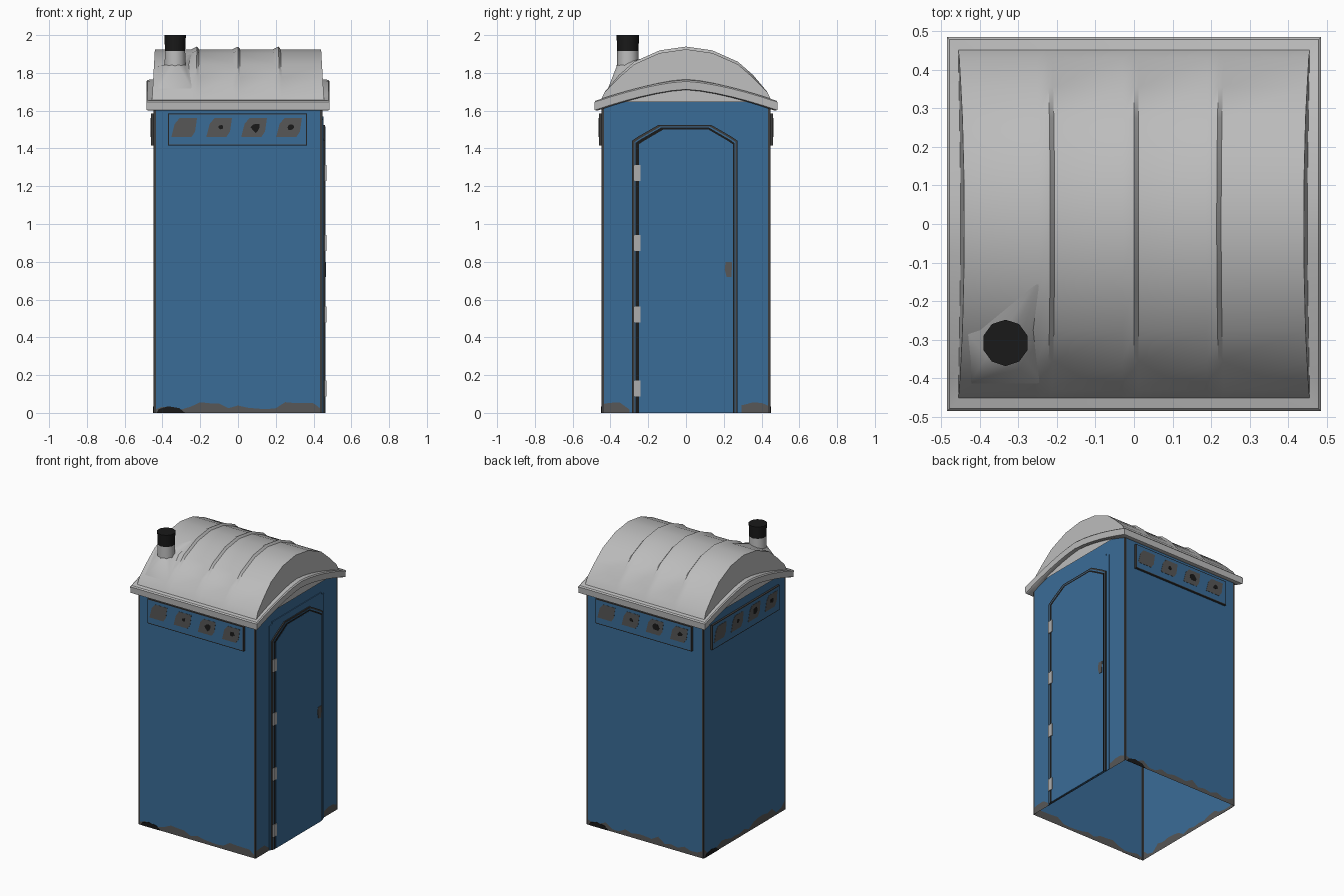
import bpy, bmesh, math, random
from mathutils import Matrix

if "Cube" in bpy.data.objects:
    bpy.data.objects.remove(bpy.data.objects["Cube"])

random.seed(4)
FRONT, RIGHT, BACK, LEFT = 0, 90, 180, -90
H = 0.447                                   # half width of the cabin


def material(name, r, g, b):
    m = bpy.data.materials.new(name)
    m.diffuse_color = (r, g, b, 1)
    m.use_nodes = True
    m.node_tree.nodes["Principled BSDF"].inputs["Base Color"].default_value = m.diffuse_color
    return m


BLUE = material("blue plastic", 0.042, 0.15, 0.31)
ROOF = material("pale grey plastic", 0.50, 0.50, 0.50)
DARK = material("dark grey trim", 0.045, 0.045, 0.045)
GRIME = material("grey grime", 0.095, 0.095, 0.095)
BLACK = material("black", 0.010, 0.010, 0.010)
METAL = material("hinge grey", 0.42, 0.42, 0.42)


def finish(name, bm, mats, angle=0, smooth=None):
    """Turn a bmesh into an object, turned about z to face one side."""
    bmesh.ops.transform(bm, matrix=Matrix.Rotation(math.radians(angle), 4, 'Z'), verts=bm.verts)
    bmesh.ops.recalc_face_normals(bm, faces=bm.faces)
    me = bpy.data.meshes.new(name)
    bm.to_mesh(me)
    bm.free()
    ob = bpy.data.objects.new(name, me)
    bpy.context.collection.objects.link(ob)
    for m in mats:
        me.materials.append(m)
    if smooth:
        bpy.ops.object.select_all(action='DESELECT')
        ob.select_set(True)
        bpy.context.view_layer.objects.active = ob
        bpy.ops.object.shade_smooth_by_angle(angle=math.radians(smooth))
    return ob


def plate(name, outline, d0, d1, mat, angle):
    """Outline (u, z) extruded from depth d0 out to d1 on one side."""
    bm = bmesh.new()
    a = [bm.verts.new((u, -d0, z)) for u, z in outline]
    b = [bm.verts.new((u, -d1, z)) for u, z in outline]
    bm.faces.new(b)
    for i in range(len(a)):
        j = (i + 1) % len(a)
        bm.faces.new((a[i], a[j], b[j], b[i]))
    return finish(name, bm, [mat], angle)


def rect(u0, u1, z0, z1):
    return [(u0, z0), (u1, z0), (u1, z1), (u0, z1)]


def eave(y):
    """Height of the arched lower roof edge."""
    t = min(abs(y) / 0.485, 1)
    return 1.60 + 0.11 * (1 - t ** 1.5)


# Cabin walls: open-bottomed shell, grimy along the foot and dark at the corners
for side, angle in (("front", FRONT), ("right", RIGHT), ("back", BACK), ("left", LEFT)):
    bm = bmesh.new()
    us = [-H, -H + 0.012] + [-0.4 + 0.05 * i for i in range(17)] + [H - 0.012, H]
    gable = angle in (RIGHT, LEFT)
    columns = []
    for u in us:
        top = eave(u) + 0.012 if gable else 1.62
        foot = random.uniform(0.015, 0.06)
        columns.append([bm.verts.new((u, -H, z)) for z in (0, foot, top)])
    for i, (a, b) in enumerate(zip(columns, columns[1:])):
        corner = i in (0, len(us) - 2)
        for k in range(2):
            f = bm.faces.new((a[k], b[k], b[k + 1], a[k + 1]))
            f.material_index = 2 if corner else 1 if k == 0 else 0
    finish(side + "_wall", bm, [BLUE, GRIME, DARK], angle)

# Dark stains at the foot
for angle in (FRONT, BACK, LEFT):
    plate("foot_stain", [(-0.43, 0), (-0.28, 0), (-0.31, 0.025), (-0.37, 0.035), (-0.42, 0.02)],
          H, H + 0.002, BLACK, angle)


# Door: raised surround, dark seal and leaf, all with clipped top corners
def arch(w0, w1, z, cut):
    return [(w0, 0), (w1, 0), (w1, z - cut * 0.6), (w1 - 0.03, z - cut * 0.45), (w1 - cut, z),
            (w0 + cut, z), (w0 + 0.03, z - cut * 0.45), (w0, z - cut * 0.6)]


plate("door_surround", arch(-0.30, 0.295, 1.57, 0.03), H, 0.452, BLUE, RIGHT)
plate("door_seal", arch(-0.285, 0.272, 1.525, 0.14), H, 0.460, DARK, RIGHT)
plate("door_rim", arch(-0.272, 0.263, 1.515, 0.135), H, 0.462, BLUE, RIGHT)
plate("door_gap", arch(-0.268, 0.257, 1.51, 0.135), H, 0.463, BLACK, RIGHT)
plate("door_leaf", arch(-0.25, 0.249, 1.50, 0.13), H, 0.464, BLUE, RIGHT)
for z in (0.13, 0.52, 0.90, 1.27):
    plate("door_hinge", rect(-0.278, -0.242, z - 0.042, z + 0.042), H, 0.468, METAL, RIGHT)
plate("door_latch", [(0.215, 0.72), (0.24, 0.72), (0.245, 0.80), (0.21, 0.80), (0.205, 0.76)],
      0.464, 0.467, GRIME, RIGHT)

# Vent panels: recessed trays with slanted grey vents and black holes
for angle in (FRONT, BACK, LEFT):
    plate("vent_edge", rect(-0.37, 0.365, 1.415, 1.585), H, 0.461, DARK, angle)
    bm = bmesh.new()
    face = bm.faces.new([bm.verts.new((u, -0.465, z)) for u, z in rect(-0.364, 0.359, 1.421, 1.58)])
    bmesh.ops.inset_region(bm, faces=[face], thickness=0.012)
    for v in face.verts:
        v.co.y += 0.003
    finish("vent_tray", bm, [BLUE], angle)
    for i, u in enumerate((-0.285, -0.10, 0.085, 0.27)):
        plate("vent_patch", [(u - 0.068, 1.46), (u + 0.038, 1.46), (u + 0.058, 1.49), (u + 0.068, 1.56),
                             (u - 0.025, 1.56), (u - 0.05, 1.53)], 0.460, 0.4635, GRIME, angle)
        if i:
            r = (0, 0.014, 0.025, 0.018)[i]
            hole = [(u + 0.008 + r * random.uniform(0.7, 1.2) * math.cos(k * math.pi / 4),
                     1.512 + r * random.uniform(0.7, 1.2) * math.sin(k * math.pi / 4)) for k in range(8)]
            plate("vent_hole", hole, 0.4635, 0.4645, BLACK, angle)

# Roof rim: arched lip with soffit and inward ledge
bm = bmesh.new()
rings = []
for half, lift in ((0.43, 0.015), (0.47, 0.0), (0.483, 0.003), (0.485, 0.045), (0.478, 0.053), (0.45, 0.056)):
    ys = [half * (k / 6 - 1) for k in range(13)]
    loop = [(half, y) for y in ys] + [(-half, y) for y in reversed(ys)]
    rings.append([bm.verts.new((x, y, eave(y * 0.485 / half) + lift)) for x, y in loop])
for a, b in zip(rings, rings[1:]):
    for i in range(len(a)):
        j = (i + 1) % len(a)
        bm.faces.new((a[i], a[j], b[j], b[i]))
finish("roof_rim", bm, [ROOF], smooth=40)

# Roof dome: faceted barrel with three thin cross ribs
half_arc = [(0.456, 1.645), (0.43, 1.70), (0.355, 1.775), (0.275, 1.845), (0.14, 1.905)]
arc = [(-y, z) for y, z in half_arc] + [(0, 1.925)] + [(y, z) for y, z in reversed(half_arc)]
stations = [(-0.456, 0)]
for x in (-0.225, 0, 0.222):
    stations += [(x - 0.03, 0), (x, 0.014), (x + 0.012, 0)]
stations += [(0.456, 0)]
bm = bmesh.new()
rows = []
for x, rib in stations:
    row = []
    for y, z in arc:
        lean = 1 - 0.035 * (z - 1.645) / 0.28
        row.append(bm.verts.new((x * lean, y, z + (rib if abs(y) < 0.4 else 0))))
    rows.append(row)
for a, b in zip(rows, rows[1:]):
    for i in range(len(arc) - 1):
        bm.faces.new((a[i], a[i + 1], b[i + 1], b[i]))
for row in (rows[0], rows[-1]):
    bm.faces.new(row)
finish("roof_dome", bm, [ROOF], smooth=40)


# Vent pipe with black cap and a flared foot
def tube(name, r0, r1, z0, z1, mat):
    bm = bmesh.new()
    bmesh.ops.create_cone(bm, cap_ends=True, segments=10, radius1=r0, radius2=r1, depth=z1 - z0,
                          matrix=Matrix.Translation((-0.333, -0.308, (z0 + z1) / 2)))
    return finish(name, bm, [mat], smooth=40)


tube("vent_pipe", 0.062, 0.056, 1.74, 1.92, ROOF)
tube("vent_cap", 0.056, 0.060, 1.915, 2.0, BLACK)
bm = bmesh.new()
for p in ((-0.435, -0.28, 1.835), (-0.24, -0.13, 1.905), (-0.235, -0.42, 1.70), (-0.43, -0.42, 1.70)):
    bm.verts.new(p)
for k in range(10):
    t = k * math.tau / 10
    bm.verts.new((-0.333 + 0.06 * math.cos(t), -0.308 + 0.06 * math.sin(t), 1.84))
bmesh.ops.convex_hull(bm, input=bm.verts)
finish("vent_pipe_foot", bm, [ROOF], smooth=50)
